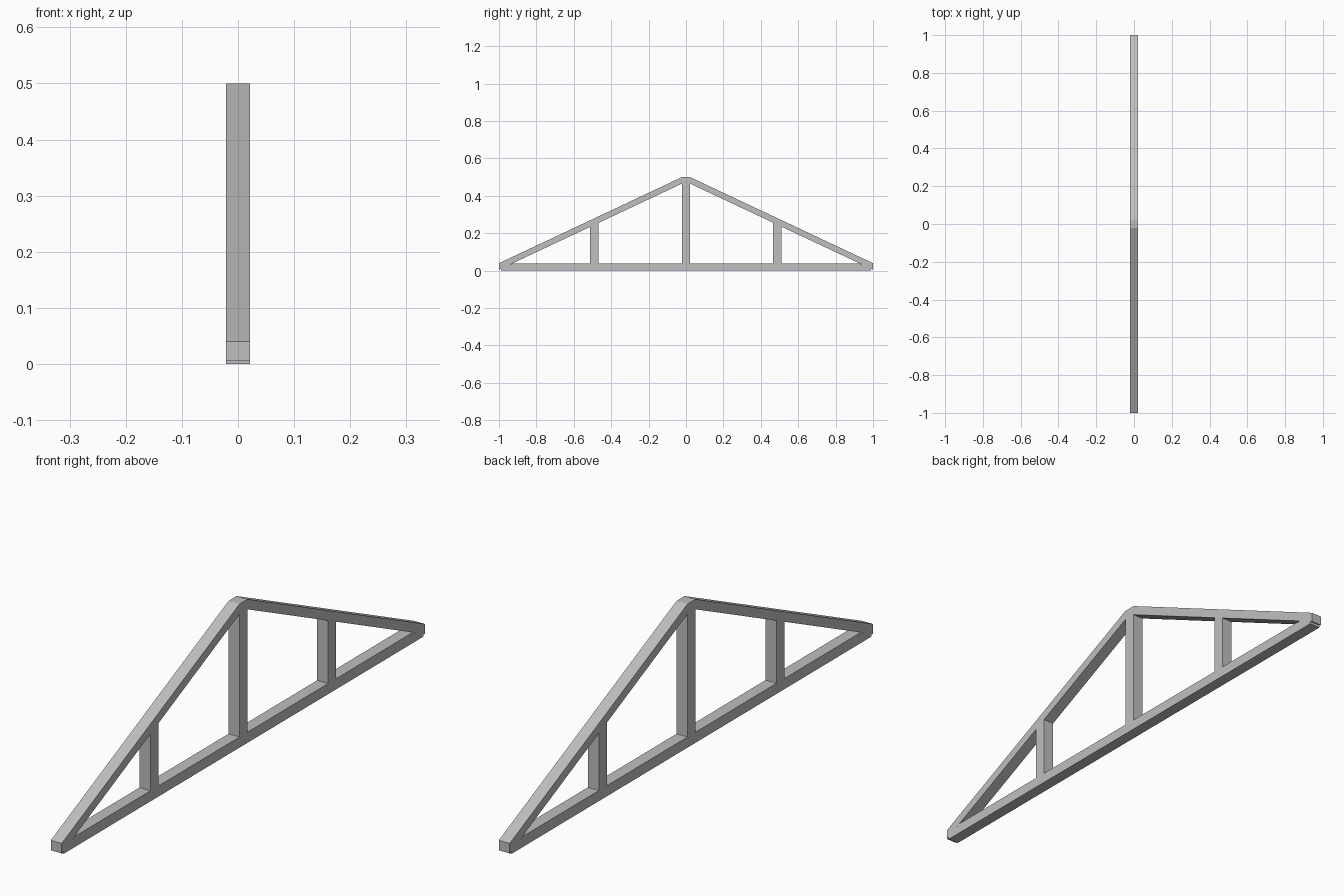
import bpy
import bmesh

cube = bpy.data.objects.get("Cube")
if cube:
    bpy.data.objects.remove(cube, do_unlink=True)

HALF_DEPTH = 0.021   # half thickness of every timber
HALF_POST = 0.022    # half width of the posts
CHORD_TOP = 0.037
RIDGE = 0.022        # half width of the flat ridge
SLOPE = (0.5 - 0.04) / (1 - RIDGE)

grey = bpy.data.materials.new("plain grey")
grey.use_nodes = True
colour = (0.52, 0.52, 0.52, 1)
grey.diffuse_color = colour
grey.node_tree.nodes["Principled BSDF"].inputs["Base Color"].default_value = colour


def underside(y):
    """Height of the rafter underside at y."""
    return 0.005 + SLOPE * (1 - abs(y))


def timber(name, profile):
    """Extrude a side profile of (y, z) points across the truss."""
    bm = bmesh.new()
    face = bm.faces.new([bm.verts.new((-HALF_DEPTH, y, z)) for y, z in profile])
    grown = bmesh.ops.extrude_face_region(bm, geom=[face])
    moved = [v for v in grown["geom"] if isinstance(v, bmesh.types.BMVert)]
    bmesh.ops.translate(bm, verts=moved, vec=(2 * HALF_DEPTH, 0, 0))
    bmesh.ops.recalc_face_normals(bm, faces=bm.faces)
    mesh = bpy.data.meshes.new(name)
    bm.to_mesh(mesh)
    bm.free()
    mesh.materials.append(grey)
    obj = bpy.data.objects.new(name, mesh)
    bpy.context.collection.objects.link(obj)
    return obj


# Bottom chord with ends trimmed just inside the rafter feet
timber("bottom_chord", [(-0.99, 0), (0.99, 0), (0.99, 0.012),
                        (0.93, CHORD_TOP), (-0.93, CHORD_TOP), (-0.99, 0.012)])

# Sloping rafters meeting at the flat ridge
for side, name in ((-1, "front_rafter"), (1, "back_rafter")):
    timber(name, [(side, 0.005), (side, 0.04), (side * RIDGE, 0.5), (0, 0.5),
                  (0, underside(RIDGE)), (side * RIDGE, underside(RIDGE))])

# Upright posts cut to the rafter slope
for y, name in ((-0.49, "front_post"), (0, "king_post"), (0.488, "back_post")):
    a, b = y - HALF_POST, y + HALF_POST
    timber(name, [(a, CHORD_TOP), (b, CHORD_TOP), (b, underside(b)), (a, underside(a))])
